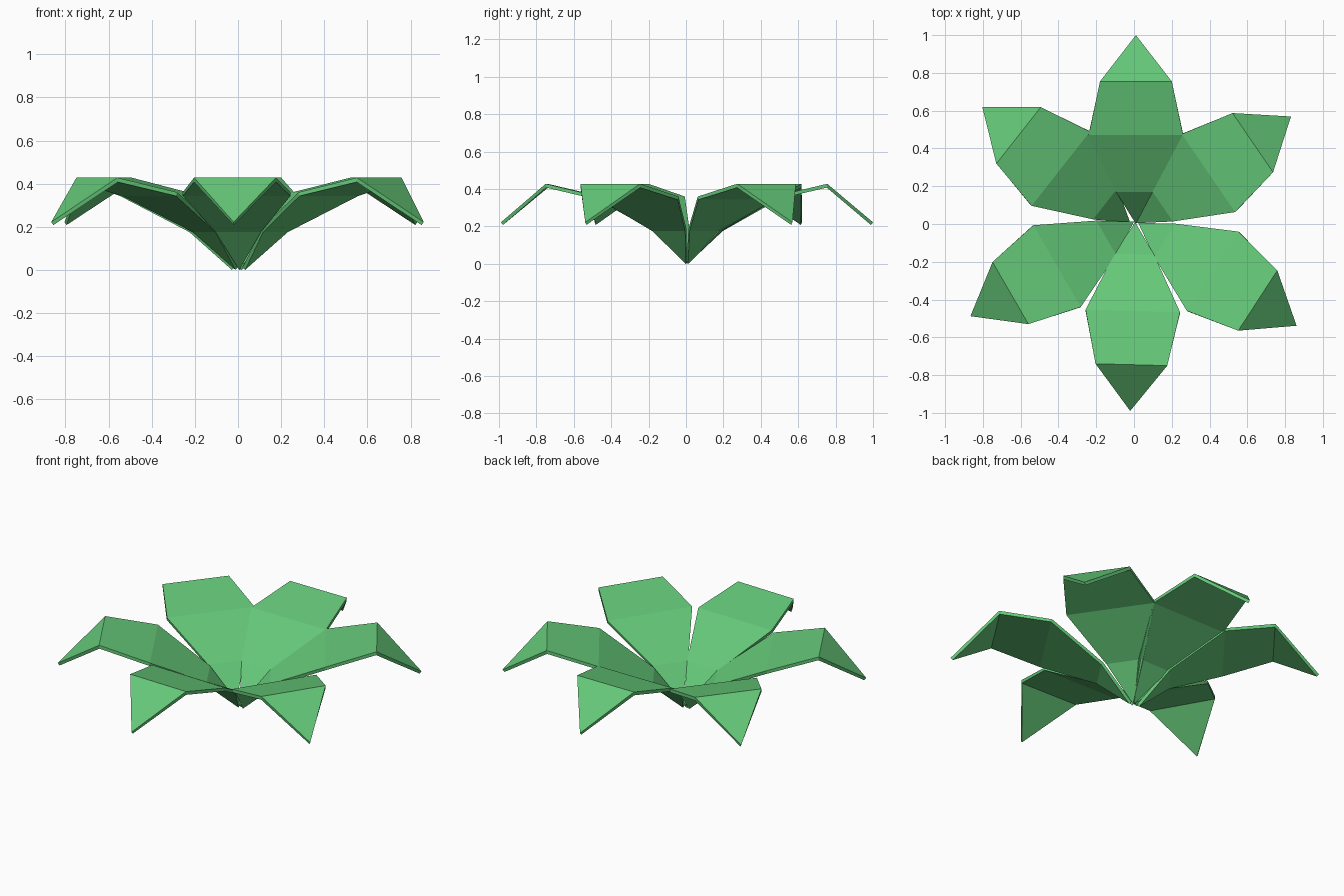
import bpy
from math import radians
from mathutils import Matrix

cube = bpy.data.objects.get("Cube")
if cube:
    bpy.data.objects.remove(cube, do_unlink=True)

# Leaf colour
green = bpy.data.materials.new("leaf_green")
green.use_nodes = True
colour = (0.13, 0.58, 0.19, 1)
green.diffuse_color = colour
bsdf = green.node_tree.nodes["Principled BSDF"]
bsdf.inputs["Base Color"].default_value = colour
bsdf.inputs["Roughness"].default_value = 0.8

# Leaf profile from base to tip: distance out, height, half width
ROWS = [(0.17, 0.19, 0.105), (0.47, 0.36, 0.25), (0.755, 0.428, 0.19)]
BASE, TIP = (0, 0, 0.0125), (1.0, 0, 0.222)


def add_leaf(name, angle, x, y):
    """Folded leaf pointing along the given angle, thickened downwards."""
    verts = [BASE]
    for r, z, w in ROWS:
        verts += [(r, -w, z), (r, w, z)]
    verts.append(TIP)
    faces = [(0, 1, 2), (1, 3, 4, 2), (3, 5, 6, 4), (5, 7, 6)]
    mesh = bpy.data.meshes.new(name)
    mesh.from_pydata(verts, [], faces)
    mesh.transform(Matrix.Translation((x, y, 0)) @ Matrix.Rotation(radians(angle), 4, "Z"))
    mesh.materials.append(green)
    leaf = bpy.data.objects.new(name, mesh)
    bpy.context.collection.objects.link(leaf)
    solid = leaf.modifiers.new("thickness", "SOLIDIFY")
    solid.thickness = 0.018
    solid.offset = -1
    solid.use_even_offset = True
    return leaf


# Six leaves fanned around the centre, each slightly off the regular spacing
add_leaf("back_leaf", 90, 0.01, 0)
add_leaf("back_left_leaf", 34.4, 0.006, 0.004)
add_leaf("front_left_leaf", -33, 0.022, 0.006)
add_leaf("front_leaf", -91.5, 0.006, 0.01)
add_leaf("front_right_leaf", 210, 0, 0.012)
add_leaf("back_right_leaf", 141.8, -0.018, 0.002)
